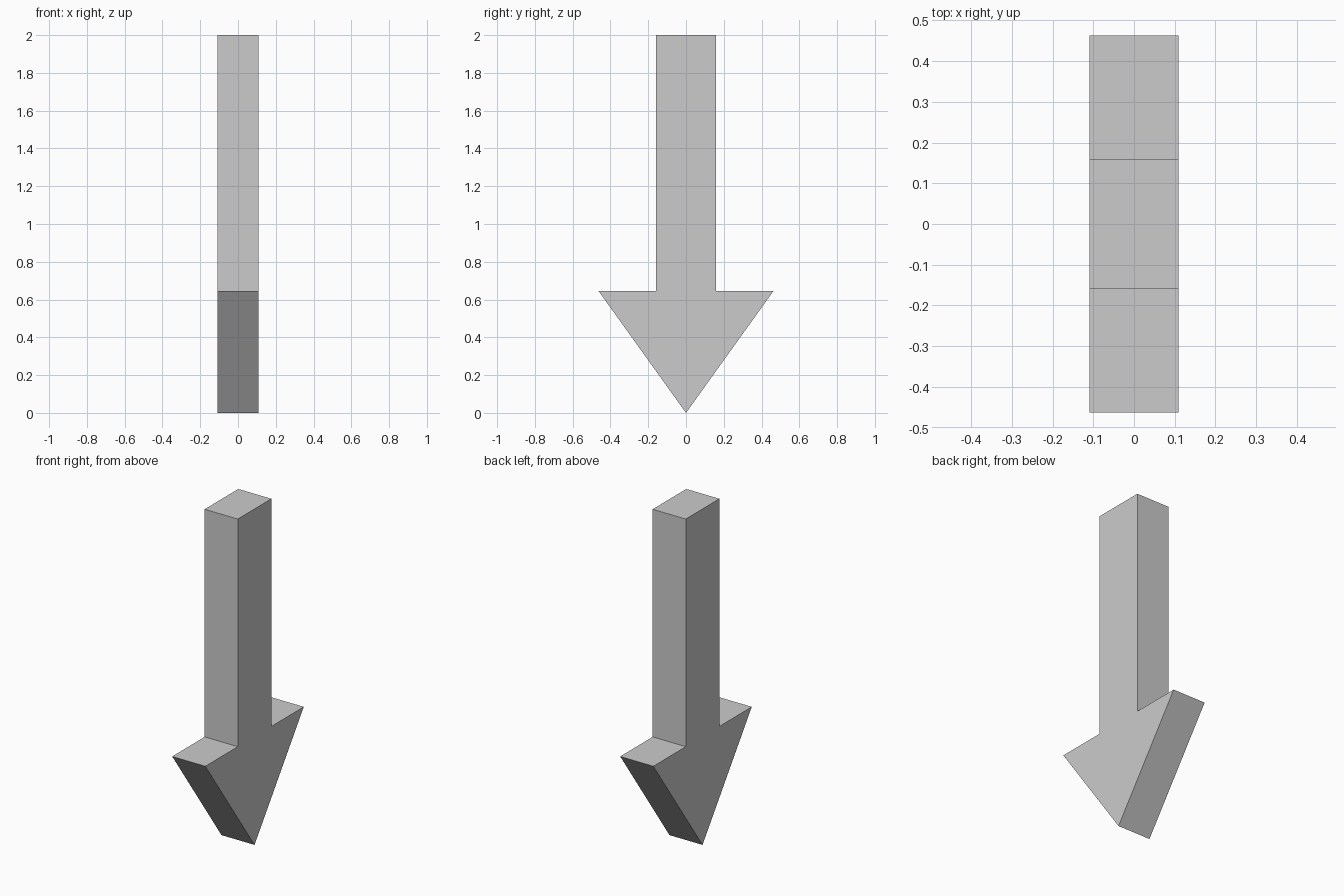
import bpy, bmesh
from mathutils import Vector

if "Cube" in bpy.data.objects:
    bpy.data.objects.remove(bpy.data.objects["Cube"])

HALF_THICK = 0.109

# Right half of the arrow outline (y, z), from tip to top; mirrored for the left half
half = [(0.463, 0.645), (0.158, 0.645), (0.158, 2.0)]
outline = [(0.0, 0.0)] + half + [(-y, z) for y, z in reversed(half)]

# Arrow: flat profile extruded along x
bm = bmesh.new()
face = bm.faces.new([bm.verts.new((-HALF_THICK, y, z)) for y, z in outline])
result = bmesh.ops.extrude_face_region(bm, geom=[face], use_keep_orig=True)
moved = [g for g in result["geom"] if isinstance(g, bmesh.types.BMVert)]
bmesh.ops.translate(bm, verts=moved, vec=Vector((2 * HALF_THICK, 0, 0)))
bmesh.ops.recalc_face_normals(bm, faces=bm.faces[:])

mesh = bpy.data.meshes.new("down_arrow")
bm.to_mesh(mesh)
bm.free()
arrow = bpy.data.objects.new("down_arrow", mesh)
bpy.context.collection.objects.link(arrow)
